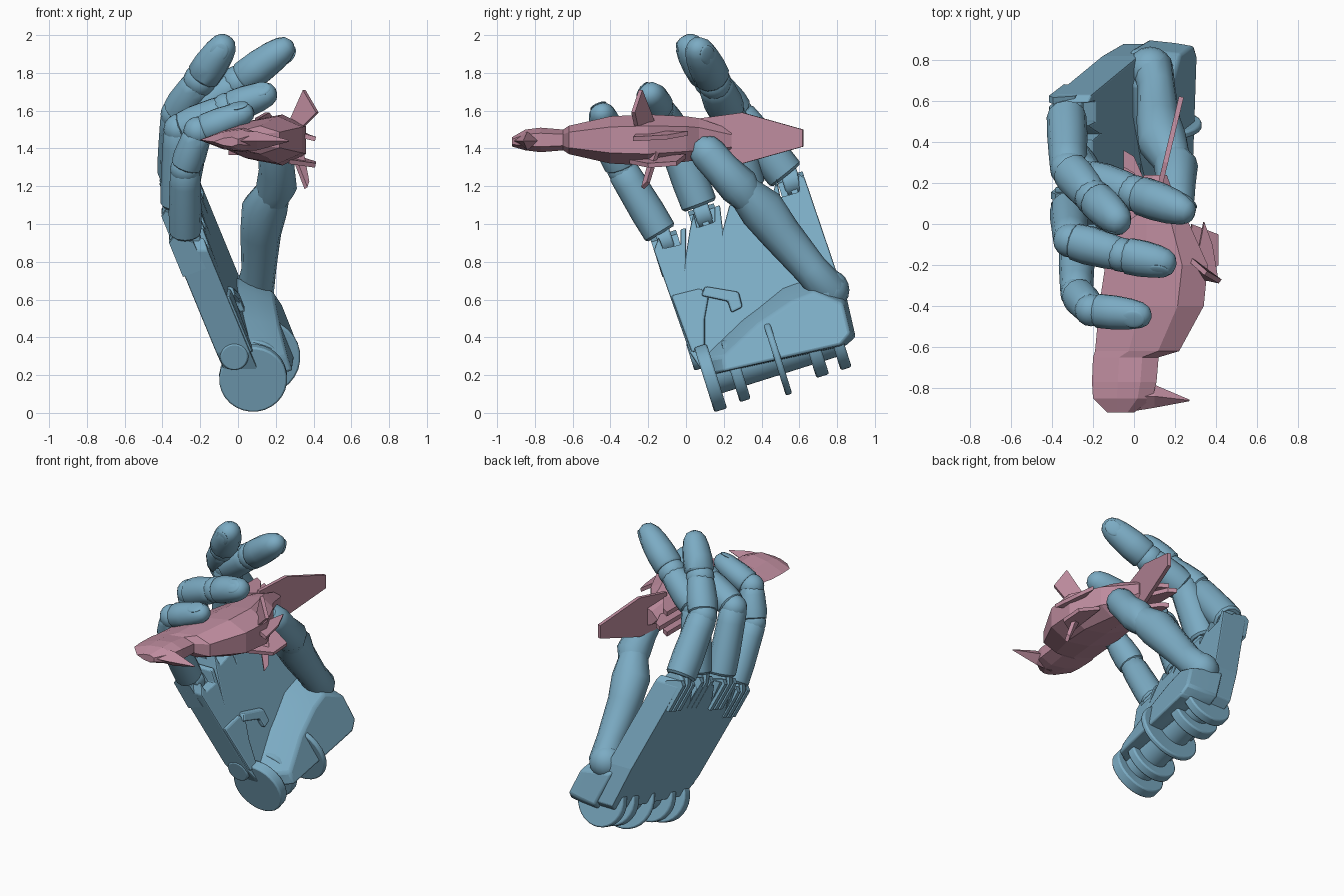
import bpy, bmesh, math
from mathutils import Vector as V, Matrix

def material(name, col):
    m = bpy.data.materials.new(name)
    m.diffuse_color = (*col, 1)
    return m

BLUE = material("hand_blue", (0.20, 0.41, 0.55))
PINK = material("craft_pink", (0.51, 0.26, 0.34))

# Palm frame: length, width and palm-side normal
W = V((0, 0.953, 0.301))
L = V((-0.365, -0.281, 0.89))
N = W.cross(L).normalized()

def finish(name, bm, mat, smooth=None, bevel=0):
    bmesh.ops.recalc_face_normals(bm, faces=bm.faces[:])
    me = bpy.data.meshes.new(name)
    bm.to_mesh(me)
    bm.free()
    ob = bpy.data.objects.new(name, me)
    bpy.context.collection.objects.link(ob)
    me.materials.append(mat)
    if bevel:
        b = ob.modifiers.new("bevel", 'BEVEL')
        b.width, b.segments, b.limit_method = bevel, 2, 'ANGLE'
    if smooth:
        bpy.ops.object.select_all(action='DESELECT')
        ob.select_set(True)
        bpy.context.view_layer.objects.active = ob
        bpy.ops.object.shade_smooth_by_angle(angle=math.radians(smooth))
    return ob

def loft(name, rings, mat, smooth=None, bevel=0):
    bm = bmesh.new()
    vs = [[bm.verts.new(p) for p in r] for r in rings]
    n = len(vs[0])
    for a, b in zip(vs, vs[1:]):
        for i in range(n):
            bm.faces.new((a[i], a[(i+1) % n], b[(i+1) % n], b[i]))
    bm.faces.new(vs[0])
    bm.faces.new(vs[-1])
    return finish(name, bm, mat, smooth, bevel)

def on_palm(y, z, d):
    return V(((d + 0.123*y - 0.39*z) / 1.049, y, z))

def plate(name, poly, d0, d1, bevel=0.012):
    return loft(name, [[on_palm(y, z, d) for y, z in poly] for d in (d0, d1)], BLUE, None, bevel)

def blade(name, pts, t=0.012, mat=PINK):
    pts = [V(p) for p in pts]
    n = (pts[1]-pts[0]).cross(pts[2]-pts[0]).normalized() * t
    return loft(name, [[p-n for p in pts], [p+n for p in pts]], mat)

def tube(name, pts, radii, flat=1.0, side=W, n=12):
    rings = []
    for i, p in enumerate(pts):
        ax = (pts[min(i+1, len(pts)-1)] - pts[max(i-1, 0)]).normalized()
        u = (side - ax*side.dot(ax)).normalized()
        v = ax.cross(u)
        rings.append([p + radii[i]*(u*math.cos(a) + v*flat*math.sin(a))
                      for a in [2*math.pi*k/n for k in range(n)]])
    return loft(name, rings, BLUE, 35)

def cylinder(name, c, axis, r, h, n=28):
    c, axis = V(c), axis.normalized()
    u = axis.orthogonal().normalized()
    v = axis.cross(u)
    ring = [r*(u*math.cos(2*math.pi*k/n) + v*math.sin(2*math.pi*k/n)) for k in range(n)]
    return loft(name, [[c+p-axis*h/2 for p in ring], [c+p+axis*h/2 for p in ring]], BLUE, 30, 0.01)

def ball(name, c, r, scale=(1, 1, 1), rot=None):
    bm = bmesh.new()
    bmesh.ops.create_uvsphere(bm, u_segments=16, v_segments=10, radius=r)
    m = Matrix.Translation(c) @ (rot.to_4x4() if rot else Matrix()) @ Matrix.Diagonal((*scale, 1))
    bmesh.ops.transform(bm, matrix=m, verts=bm.verts[:])
    return finish(name, bm, BLUE, 50)

# Palm slab with slits between the finger roots and windows at the knuckles
plate("palm", [(0.02, 0.32), (-0.17, 0.86), (-0.145, 0.93), (-0.12, 0.87), (-0.03, 0.89), (-0.03, 0.97), (0.0, 0.98),
               (0.0, 0.84), (0.02, 0.97), (0.04, 1.06), (0.06, 0.98), (0.15, 1.01), (0.15, 1.09), (0.18, 1.1),
               (0.195, 0.97), (0.23, 1.10), (0.41, 1.15), (0.44, 1.07), (0.46, 1.16), (0.48, 1.24), (0.5, 1.14),
               (0.6, 1.17), (0.59, 1.27), (0.63, 1.24), (0.82, 0.68), (0.88, 0.42), (0.83, 0.37), (0.1, 0.2)],
      0, 0.19, 0.008)

# Raised thumb mound, lofted to a smaller top
base = [(0.05, 0.28), (0.28, 0.5), (0.5, 0.68), (0.68, 0.74), (0.85, 0.62), (0.9, 0.4), (0.84, 0.35), (0.1, 0.19)]
top = [(0.2, 0.3), (0.38, 0.47), (0.56, 0.59), (0.68, 0.64), (0.83, 0.58), (0.87, 0.42), (0.82, 0.36), (0.2, 0.22)]
loft("thumb_mound", [[on_palm(*p, 0.12) for p in base],
                     [on_palm((a[0]+b[0])/2, (a[1]+b[1])/2, 0.27) for a, b in zip(base, top)],
                     [on_palm(*p, 0.365) for p in top]], BLUE, 35, 0.015)

# Outer edge pad with its clip
plate("edge_pad", [(0.03, 0.32), (-0.08, 0.62), (0.08, 0.66), (0.12, 0.61), (0.1, 0.5), (0.1, 0.34)], 0.15, 0.205)
plate("edge_clip", [(0.08, 0.62), (0.1, 0.67), (0.28, 0.64), (0.3, 0.56), (0.24, 0.53), (0.22, 0.59)], 0.15, 0.22)
cylinder("edge_pivot", (-0.02, 0.07, 0.31), W, 0.075, 0.1)

# Wrist hinge discs and core
for i, (s, r, h) in enumerate([(0, 0.18, 0.07), (0.14, 0.17, 0.06), (0.37, 0.21, 0.035),
                               (0.57, 0.17, 0.07), (0.7, 0.17, 0.06)]):
    c = V((0.08, 0.13, 0.185)) + W*s
    cylinder(f"wrist_disc_{i}", c + V((0.04, 0, 0))*(i == 2), W, r, h)
cylinder("wrist_core", V((0.09, 0.13, 0.20)) + W*0.36, W, 0.11, 0.72)

# Fingers: root, middle joint, end joint, tip, radius
fingers = {
    "index":  [(-0.33, 0.56, 1.22), (-0.32, 0.27, 1.58), (-0.20, 0.13, 1.76), (-0.05, -0.01, 1.985), 0.1],
    "middle": [(-0.31, 0.33, 1.15), (-0.23, 0.22, 1.59), (0.0, 0.15, 1.75), (0.285, 0.05, 1.96), 0.1],
    "ring":   [(-0.32, 0.09, 1.05), (-0.31, -0.08, 1.5), (-0.06, -0.15, 1.61), (0.2, -0.2, 1.705), 0.094],
    "little": [(-0.28, -0.11, 0.91), (-0.28, -0.34, 1.29), (-0.21, -0.42, 1.49), (0.08, -0.45, 1.605), 0.088],
}
for name, (*P, r) in fingers.items():
    P = [V(p) for p in P]
    for k in range(3):
        a, b = P[k], P[k+1]
        prof = [(0.02, 0.72), (0.10, 0.98), (0.35, 1.03), (0.75, 0.95), (0.92, 0.88), (0.99, 0.7)]
        if k == 0:
            prof = [(0.1, 0.88), (0.13, 1.02), (0.4, 1.04), (0.8, 0.98), (0.95, 0.95), (1.04, 0.7)]
        if k == 2:
            prof = [(0.1, 0.88), (0.14, 0.97), (0.4, 0.97), (0.66, 0.88), (0.84, 0.74), (0.95, 0.52), (1.0, 0.2)]
        tube(f"{name}_bone_{k}", [a.lerp(b, t) for t, _ in prof], [r*s for _, s in prof], 0.95)
        if k:
            ball(f"{name}_joint_{k}", a, r*0.9)
    # Rounded knuckle drum between palm and finger
    cylinder(f"{name}_drum", P[0] + N*0.01, W, 0.075, r*0.9, 18)
    # Fingernail on the outer face of the tip
    ax = (P[3]-P[2]).normalized()
    prev = P[2]-P[1]
    up = (prev - ax*prev.dot(ax)).normalized()
    rot = Matrix((ax, up.cross(ax), up)).transposed()
    tilt = rot @ Matrix.Rotation(0.2, 3, 'Y')
    ball(f"{name}_nail", P[3] - ax*0.07 + up*r*0.62, 0.055, (1.1, 0.85, 0.22), tilt)
    # Pointed hinge leaves at the root
    for j, o in enumerate((-0.055, 0, 0.055)):
        c = P[0] - N*0.045 + W*o - L*0.02
        prof = [(-0.14, -0.03), (-0.14, 0.1), (0.02, 0.09), (0.08 + 0.03*(j == 1), 0), (0.06, -0.03)]
        blade(f"{name}_leaf_{j}", [c + L*l + N*n for l, n in prof], 0.017, BLUE)

# Thumb: two segments with a joint
T = [V(p) for p in [(0.09, 0.81, 0.60), (0.09, 0.77, 0.64), (0.11, 0.66, 0.76), (0.12, 0.50, 0.95),
                    (0.14, 0.40, 1.08), (0.19, 0.30, 1.18)]]
tube("thumb_lower", T, [0.06, 0.1, 0.092, 0.108, 0.122, 0.09])
ball("thumb_base", V((0.08, 0.755, 0.65)), 0.11)
T = [V(p) for p in [(0.18, 0.33, 1.13), (0.205, 0.28, 1.20), (0.205, 0.19, 1.29), (0.20, 0.12, 1.37),
                    (0.20, 0.085, 1.41), (0.20, 0.06, 1.44)]]
tube("thumb_upper", T, [0.085, 0.108, 0.095, 0.095, 0.083, 0.04])

# Craft body: y, x range, z range
sect = [(0, 0), (0.4, 0.75), (0.75, 1), (1, 0.55), (1, -0.55), (0.75, -1), (0.4, -0.75)]
rings = []
for y, x0, x1, z0, z1 in [(-0.92, -0.13, 0.0, 1.41, 1.46), (-0.85, -0.2, 0.09, 1.39, 1.5),
                          (-0.77, -0.205, 0.11, 1.38, 1.51), (-0.65, -0.2, 0.12, 1.39, 1.5),
                          (-0.62, -0.19, 0.22, 1.37, 1.52), (-0.4, -0.17, 0.34, 1.32, 1.57),
                          (-0.2, -0.14, 0.36, 1.31, 1.58), (0.0, -0.08, 0.27, 1.33, 1.57),
                          (0.07, -0.03, 0.22, 1.34, 1.56), (0.24, 0.05, 0.16, 1.38, 1.5)]:
    rings.append([V((x0 + (x1-x0)*u, y, (z0+z1)/2 + (z1-z0)/2*v)) for u, v in sect])
loft("craft_body", rings, PINK)

# Hooked nose spike
loft("craft_nose_spike", [[V((x, yc - a, 1.44)), V((x, yc, 1.44 + h)), V((x, yc + a, 1.44)), V((x, yc, 1.44 - h))]
                          for x, yc, a, h in [(-0.03, -0.845, 0.072, 0.05), (0.1, -0.84, 0.056, 0.05),
                                              (0.27, -0.86, 0.004, 0.004)]], PINK)

# Tail blade, rear fins and side spikes
blade("craft_tail_blade", [(0.13 + (y-0.2)*0.24, y, z) for y, z in
      [(0.07, 1.34), (0.08, 1.56), (0.3, 1.59), (0.62, 1.5), (0.62, 1.41), (0.3, 1.32)]])
for i, f in enumerate([
        [(0.27, -0.17, 1.53), (0.35, -0.24, 1.71), (0.42, -0.28, 1.59), (0.33, -0.26, 1.5)],
        [(0.29, -0.18, 1.37), (0.36, -0.23, 1.19), (0.37, -0.2, 1.22), (0.34, -0.15, 1.38)],
        [(0.27, -0.3, 1.33), (0.41, -0.2, 1.31), (0.41, -0.05, 1.32), (0.28, 0.0, 1.36)],
        [(0.29, -0.25, 1.48), (0.41, -0.28, 1.45), (0.38, -0.1, 1.46), (0.34, 0.01, 1.48)]]):
    blade(f"craft_rear_fin_{i}", f)
for i, z in enumerate((1.38, 1.45, 1.52)):
    blade(f"craft_side_spike_{i}", [(-0.05, 0.0, z), (-0.05, 0.36 - 0.08*abs(i-1), z), (0.0, 0.33 - 0.08*abs(i-1), z), (0.1, 0.1, z)], 0.015)
